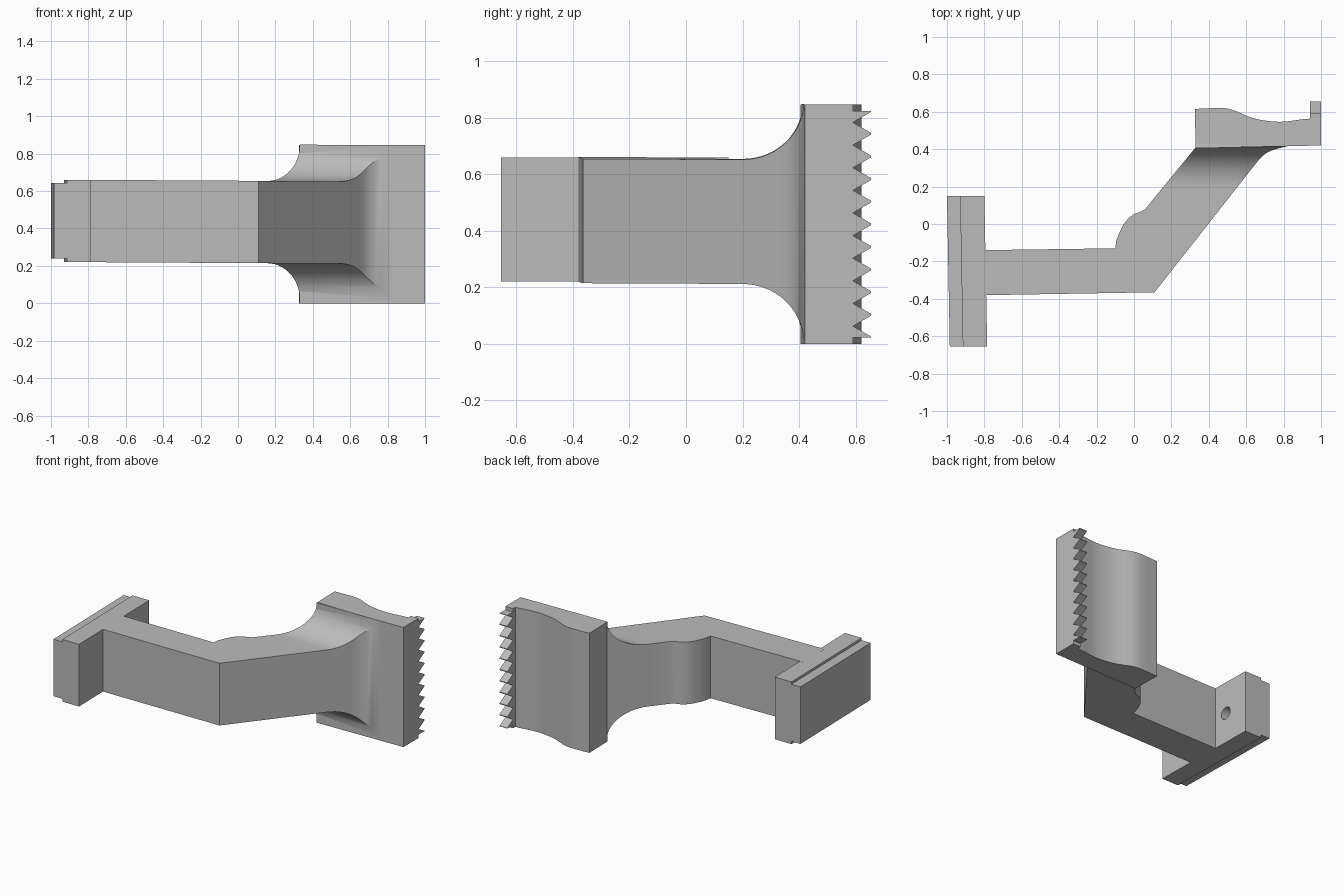
import bpy, bmesh, math
from mathutils import Matrix, Vector

cube = bpy.data.objects.get("Cube")
if cube:
    bpy.data.objects.remove(cube)

grey = bpy.data.materials.new("plain grey")
grey.use_nodes = True
grey.diffuse_color = (0.5, 0.5, 0.5, 1)
grey.node_tree.nodes["Principled BSDF"].inputs["Base Color"].default_value = (0.5, 0.5, 0.5, 1)


def finish(name, bm):
    bmesh.ops.recalc_face_normals(bm, faces=bm.faces)
    mesh = bpy.data.meshes.new(name)
    bm.to_mesh(mesh)
    bm.free()
    mesh.materials.append(grey)
    obj = bpy.data.objects.new(name, mesh)
    bpy.context.collection.objects.link(obj)
    return obj


def loft(name, sections):
    """Skin a list of matching closed outlines and cap both ends."""
    bm = bmesh.new()
    rings = [[bm.verts.new(p) for p in s] for s in sections]
    n = len(rings[0])
    for a, b in zip(rings, rings[1:]):
        for i in range(n):
            j = (i + 1) % n
            bm.faces.new((a[i], a[j], b[j], b[i]))
    bm.faces.new(rings[0])
    bm.faces.new(rings[-1])
    return finish(name, bm)


def prism(name, profile, place, lo, hi):
    return loft(name, [[place(a, b, t) for a, b in profile] for t in (lo, hi)])


def activate(obj):
    bpy.ops.object.select_all(action="DESELECT")
    obj.select_set(True)
    bpy.context.view_layer.objects.active = obj


def cut(obj, cutter):
    mod = obj.modifiers.new("cut", "BOOLEAN")
    mod.operation = "DIFFERENCE"
    mod.solver = "EXACT"
    mod.object = cutter
    cutter.hide_render = True
    activate(obj)
    bpy.ops.object.modifier_apply(modifier=mod.name)
    bpy.data.objects.remove(cutter)


# Mounting block: stepped profile, very slightly skewed
step = [(-1, .24), (-.93, .24), (-.93, .22), (-.80, .22),
        (-.80, .66), (-.93, .66), (-.93, .643), (-1, .643)]
mount = prism("mounting_block", step,
              lambda x, z, y: (x + .0187 * (.15 - y), y, z), -.655, .15)

# Blind screw hole in the inner face of the block
bm = bmesh.new()
bmesh.ops.create_cone(bm, cap_ends=True, segments=24, radius1=.043, radius2=.043, depth=.24,
                      matrix=Matrix.Translation((-.78, -.04, .435)) @ Matrix.Rotation(math.pi / 2, 4, "Y"))
cut(mount, finish("hole_cutter", bm))

# Arm: bent bar with a rounded inner elbow
corner, slope = Vector((.11, -.365)), .57 / .725
elbow = [(-.10, -.13), (-.095, -.09), (-.08, -.05), (-.055, 0), (-.03, .03),
         (0, .053), (.035, .065), (.06, .08)]


def bar(left, right, grow=0):
    def z(x, base):
        return base - .006 * (x + .79)
    return [(left[0], left[1], z(left[0], .22) - grow), (right[0], right[1], z(right[0], .22) - grow),
            (right[0], right[1], z(right[0], .66) + grow), (left[0], left[1], z(left[0], .66) + grow)]


sections = [bar((-.82, -.14), (-.82, -.381)), bar(elbow[0], corner)]
for i, p in enumerate(elbow[1:], 1):
    y = corner.y + .4 * i / (len(elbow) - 1)
    sections.append(bar(p, (corner.x + (y - corner.y) * slope, y)))

# Flare of the arm into the jaw, a quarter round
for i in range(15):
    a = math.pi / 2 * i / 14
    s = math.sin(a)
    y = .2 + .211 * s
    sections.append(bar((.06 + (y - .08) * .818, y),
                        (corner.x + (y - corner.y) * slope + .1 * s ** 12, y + .004 * s ** 12),
                        .195 * (1 - math.cos(a))))
sections.append(bar((.34, .45), (.82, .45), .19))
arm = loft("bent_arm", sections)

# Jaw: contoured plate with a raised rib at its outer end
contour = [(.33, .405), (.325, .615), (.40, .619), (.46, .621), (.50, .618), (.54, .606),
           (.58, .588), (.62, .571), (.66, .560), (.70, .553), (.74, .548), (.78, .546),
           (.82, .549), (.86, .554), (.90, .560), (.94, .563), (.94, .655), (1, .655), (1, .42)]
jaw = prism("jaw_plate", contour, lambda x, y, z: (x, y, z), 0, .846)

# Saw teeth cut into the rib
pitch, tip, root = .08, .66, .59
teeth = [(.8, -.1), (root, -.1), (root, .023), (tip, .023)]
for i in range(10):
    z = .023 + pitch * i
    teeth += [(root, z + pitch / 2), (tip, z + pitch)]
teeth += [(root, .823), (root, .95), (.8, .95)]
cut(jaw, prism("tooth_cutter", teeth, lambda y, z, x: (x, y, z), .92, 1.1))

for obj in (mount, arm, jaw):
    activate(obj)
    bpy.ops.object.shade_smooth_by_angle(angle=math.radians(28))
